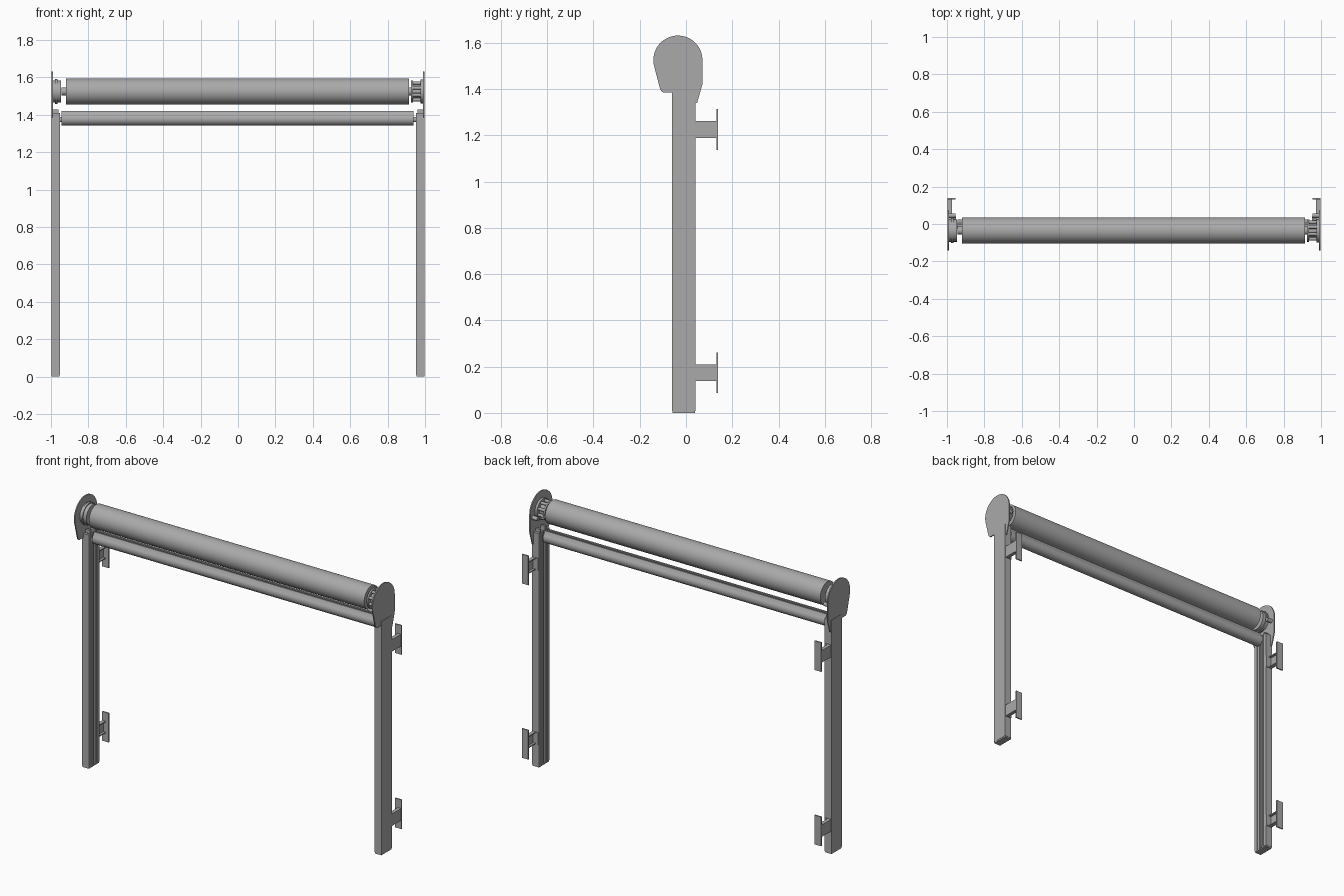
import bpy, bmesh, math
from mathutils import Vector

old = bpy.data.objects.get("Cube")
if old:
    bpy.data.objects.remove(old, do_unlink=True)

grey = bpy.data.materials.new("satin grey metal")
grey.use_nodes = True
colour = (0.4, 0.4, 0.4, 1)
grey.diffuse_color = colour
grey.node_tree.nodes["Principled BSDF"].inputs["Base Color"].default_value = colour


def finish(bm, name, smooth=False):
    bmesh.ops.recalc_face_normals(bm, faces=bm.faces)
    mesh = bpy.data.meshes.new(name)
    bm.to_mesh(mesh)
    bm.free()
    mesh.materials.append(grey)
    ob = bpy.data.objects.new(name, mesh)
    bpy.context.collection.objects.link(ob)
    if smooth:
        bpy.ops.object.select_all(action="DESELECT")
        ob.select_set(True)
        bpy.context.view_layer.objects.active = ob
        bpy.ops.object.shade_smooth_by_angle(angle=math.radians(35))
    return ob


def extrude(name, points, start, end, axis, smooth=False):
    """Extrude a closed profile: (x, y) along z, or (y, z) along x."""
    bm = bmesh.new()
    place = (lambda a, b: (a, b, start)) if axis == "z" else (lambda a, b: (start, a, b))
    face = bm.faces.new([bm.verts.new(place(*p)) for p in points])
    move = Vector((0, 0, end - start)) if axis == "z" else Vector((end - start, 0, 0))
    res = bmesh.ops.extrude_face_region(bm, geom=[face], use_keep_orig=True)
    bmesh.ops.translate(bm, vec=move, verts=[v for v in res["geom"] if isinstance(v, bmesh.types.BMVert)])
    return finish(bm, name, smooth)


def box(name, x, y, z):
    return extrude(name, [(x[0], y[0]), (x[1], y[0]), (x[1], y[1]), (x[0], y[1])], z[0], z[1], "z")


def arc(cy, cz, r, a0, a1, n):
    angles = [math.radians(a0 + (a1 - a0) * i / n) for i in range(n + 1)]
    return [(cy + r * math.cos(a), cz + r * math.sin(a)) for a in angles]


def disc(name, x0, x1, cy, cz, r, n=48):
    return extrude(name, arc(cy, cz, r, 0, 360, n)[:-1], x0, x1, "x", True)


AY, AZ = -0.035, 1.525      # roller axis
BY = -0.01                  # guide rail centre

# Roller tube
disc("roller_tube", -0.92, 0.915, AY, AZ, 0.07, 64)

# Bottom bar: rounded belly with a grooved neck on top
neck = [(0.022, 1.405), (0.016, 1.42), (0.006, 1.42), (0.006, 1.405),
        (-0.006, 1.405), (-0.006, 1.42), (-0.016, 1.42), (-0.022, 1.405)]
belly = arc(0, 1.377, 0.034, 145, 395, 28)
extrude("bottom_bar", [(BY + y, z) for y, z in neck + belly], -0.943, 0.938, "x", True)

# Head plate outline: round top, tapered front, stepped lower back edge
plate = arc(AY, AZ, 0.106, 0, 194, 40) + [(-0.112, 1.40), (-0.106, 1.39), (-0.098, 1.385),
        (-0.05, 1.385), (-0.05, 1.34), (0.048, 1.34), (0.071, 1.42)]

# Guide rail cross-section, as (distance from centre plane, y offset), slotted inwards
half = [(0.998, 0.05), (0.953, 0.05), (0.953, 0.03), (0.961, 0.03), (0.961, 0.037),
        (0.974, 0.037), (0.974, 0.022), (0.953, 0.022), (0.953, 0.007),
        (0.961, 0.007), (0.961, 0.016), (0.988, 0.016)]
rail = half + [(x, -y) for x, y in reversed(half)]

for s, side in ((1, "left"), (-1, "right")):
    def span(a, b):
        return tuple(sorted((s * a, s * b)))

    extrude(side + "_guide_rail", [(s * x, BY + y) for x, y in rail], 0.008, 1.41, "z")
    box(side + "_rail_foot", span(0.954, 0.997), (-0.058, 0.038), (0, 0.008))
    extrude(side + "_head_plate", plate, s * 0.989, s * 0.996, "x", True)

    # Entry funnel and bottom bar pin
    for y in (-0.04, 0.008):
        box(side + "_entry_guide", span(0.96, 0.989), (y, y + 0.014), (1.385, 1.428))
    disc(side + "_bar_pin", s * 0.935, s * 0.97, BY, 1.375, 0.014, 20)

    # Wall brackets: web, top and bottom flanges, wall plate
    for level, z in (("lower", 0.174), ("upper", 1.225)):
        name = side + "_" + level + "_bracket_"
        box(name + "web", span(0.988, 0.996), (0.038, 0.134), (z - 0.036, z + 0.036))
        box(name + "foot", span(0.956, 0.996), (0.038, 0.045), (z - 0.036, z + 0.036))
        for e in (-0.036, 0.03):
            box(name + "flange", span(0.974, 0.996), (0.038, 0.134), (z + e, z + e + 0.006))
        box(name + "wall_plate", span(0.955, 0.998), (0.131, 0.139), (z - 0.088, z + 0.088))

# Idle end on the right side
disc("idle_hub", -0.989, -0.945, AY, AZ, 0.06)
disc("idle_collar", -0.978, -0.966, AY, AZ, 0.066)
disc("idle_shaft", -0.945, -0.92, AY, AZ, 0.022, 24)

# Drive end on the left side, with an open ribbed housing
disc("drive_flange", 0.925, 0.935, AY, AZ, 0.06)
disc("drive_core", 0.935, 0.989, AY, AZ, 0.04)
disc("drive_back_flange", 0.975, 0.989, AY, AZ, 0.063)
disc("drive_shaft", 0.91, 0.925, AY, AZ, 0.022, 24)
for i in range(8):
    a = math.tau * (i + 0.5) / 8
    disc("drive_rib", 0.935, 0.975, AY + 0.048 * math.cos(a), AZ + 0.048 * math.sin(a), 0.009, 12)
for s in (-1, 1):
    disc("retaining_screw", s * 0.955, s * 0.989, 0.045, 1.50, 0.012, 16)
